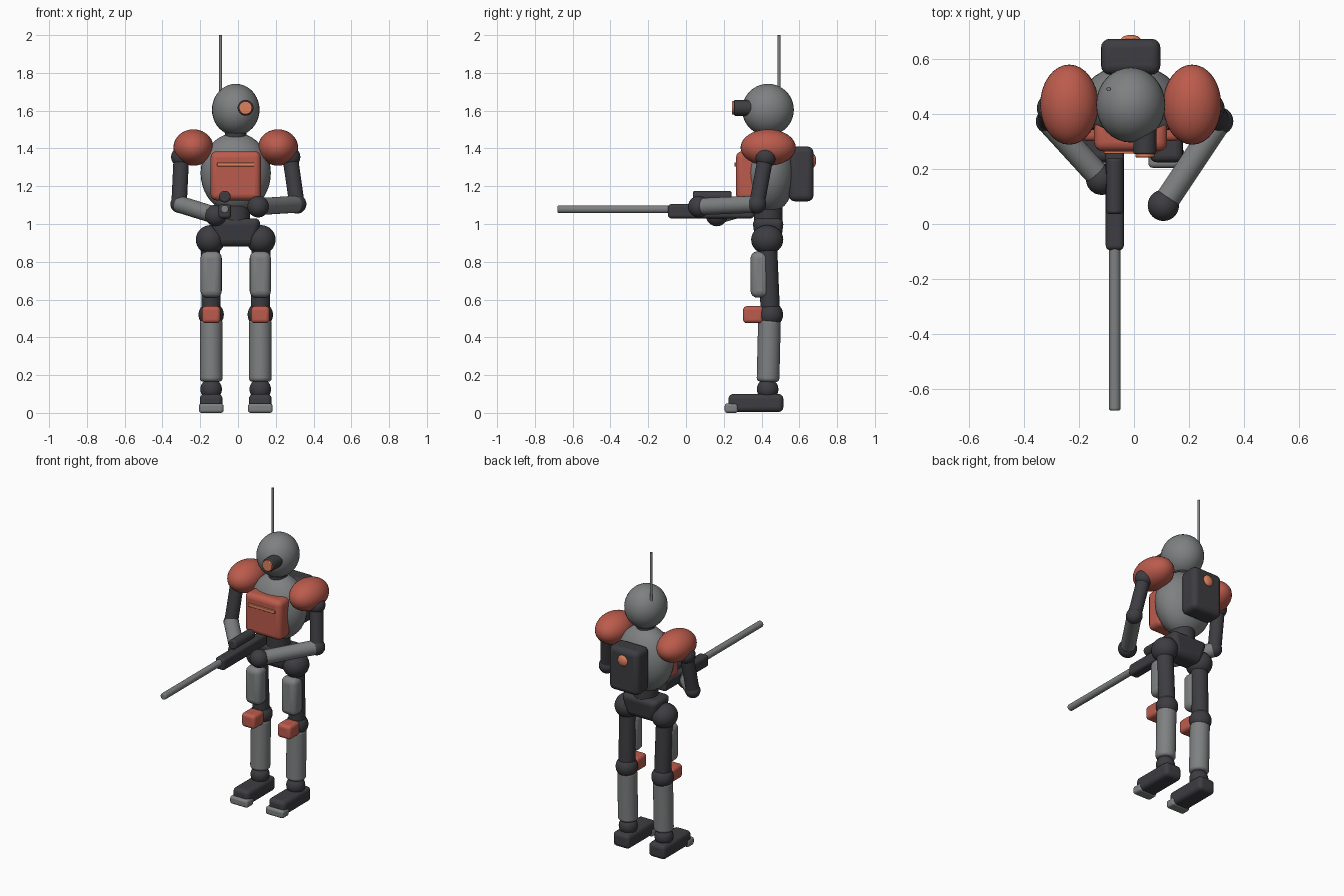
import bpy
from mathutils import Vector

if "Cube" in bpy.data.objects:
    bpy.data.objects.remove(bpy.data.objects["Cube"])

MID = -0.012  # the body's own centre line


def material(name, rgb):
    m = bpy.data.materials.new(name)
    m.use_nodes = True
    m.diffuse_color = (*rgb, 1)
    m.node_tree.nodes["Principled BSDF"].inputs["Base Color"].default_value = (*rgb, 1)
    return m


GREY = material("mid grey", (0.21, 0.217, 0.22))
DARK = material("charcoal", (0.047, 0.047, 0.054))
RED = material("brick red", (0.5, 0.105, 0.072))
ORANGE = material("light orange", (0.72, 0.22, 0.11))


def finish(name, mat, bevel=0.0):
    ob = bpy.context.object
    ob.name = name
    ob.data.materials.append(mat)
    if bevel:
        b = ob.modifiers.new("rounding", "BEVEL")
        b.width = bevel
        b.segments = 4
        b.limit_method = "ANGLE"
    bpy.ops.object.shade_smooth_by_angle(angle=0.9)
    return ob


def ball(name, mat, centre, radii):
    if isinstance(radii, float):
        radii = (radii,) * 3
    bpy.ops.mesh.primitive_uv_sphere_add(segments=32, ring_count=20, location=centre)
    bpy.context.object.scale = radii
    bpy.ops.object.transform_apply(location=False, rotation=False, scale=True)
    return finish(name, mat)


def box(name, mat, low, high, bevel, taper=1.0):
    low, high = Vector(low), Vector(high)
    bpy.ops.mesh.primitive_cube_add(size=1, location=(low + high) / 2)
    ob = bpy.context.object
    for v in ob.data.vertices:
        if v.co.z < 0:
            v.co.x *= taper
            v.co.y *= taper
    ob.scale = high - low
    bpy.ops.object.transform_apply(location=False, rotation=False, scale=True)
    return finish(name, mat, bevel)


def rod(name, mat, start, end, radius, bevel=0.012):
    start, end = Vector(start), Vector(end)
    axis = end - start
    bpy.ops.mesh.primitive_cylinder_add(vertices=32, radius=radius, depth=axis.length,
                                        location=(start + end) / 2)
    bpy.context.object.rotation_euler = axis.to_track_quat("Z", "Y").to_euler()
    return finish(name, mat, bevel)


def across(x, half, y0, y1, z0, z1):
    """Corners of a block that is centred on x."""
    return (x - half, y0, z0), (x + half, y1, z1)


# Head, eye and antenna
ball("head", GREY, (MID, 0.434, 1.605), (0.126, 0.137, 0.137))
rod("eye_housing", DARK, (0.04, 0.255, 1.615), (0.04, 0.36, 1.615), 0.042, 0.006)
rod("eye_lens", ORANGE, (0.04, 0.243, 1.615), (0.04, 0.27, 1.615), 0.035, 0.004)
rod("antenna", GREY, (-0.092, 0.492, 1.64), (-0.092, 0.492, 2.0), 0.008, 0.002)
rod("neck", DARK, (MID, 0.435, 1.4), (MID, 0.435, 1.52), 0.057)

# Torso
ball("torso", GREY, (MID, 0.44, 1.27), (0.186, 0.14, 0.212))
box("chest_plate", RED, *across(MID, 0.133, 0.265, 0.38, 1.125, 1.385), 0.032)
box("chest_stripe", ORANGE, *across(MID, 0.098, 0.257, 0.27, 1.304, 1.326), 0.004)
rod("waist", DARK, (MID, 0.435, 1.0), (MID, 0.435, 1.12), 0.075)
box("pelvis", DARK, *across(MID, 0.135, 0.35, 0.52, 0.88, 1.03), 0.035, 0.75)
box("backpack", DARK, *across(MID, 0.108, 0.545, 0.675, 1.12, 1.41), 0.032)
ball("backpack_knob", ORANGE, (MID, 0.67, 1.335), (0.037, 0.019, 0.037))

# Arms, each posed on its own
HANDS = {"left": (0.107, 0.068, 1.092), "right": (-0.118, 0.163, 1.045)}
for side, s in (("left", 1), ("right", -1)):
    shoulder = (MID + s * 0.288, 0.422, 1.355)
    elbow = (s * 0.312, 0.375, 1.105)
    hand = HANDS[side]
    ball(side + "_shoulder_pad", RED, (MID + s * 0.224, 0.435, 1.405), (0.106, 0.146, 0.096))
    ball(side + "_shoulder_joint", DARK, shoulder, 0.054)
    rod(side + "_upper_arm", DARK, shoulder, elbow, 0.041)
    ball(side + "_elbow", DARK, elbow, 0.05 if side == "left" else 0.046)
    rod(side + "_forearm", GREY, elbow, hand, 0.045)
    ball(side + "_hand", DARK, hand, 0.057)

# Legs
for side, s in (("left", 1), ("right", -1)):
    x = MID + s * 0.13
    hip, knee = (MID + s * 0.134, 0.43, 0.917), (x, 0.447, 0.52)
    ankle = (x, 0.432, 0.125)
    ball(side + "_hip", DARK, hip, (0.077, 0.085, 0.077))
    rod(side + "_thigh", DARK, hip, knee, 0.051)
    box(side + "_thigh_plate", GREY, *across(x, 0.056, 0.342, 0.44, 0.61, 0.855), 0.035)
    ball(side + "_knee", DARK, knee, 0.067)
    box(side + "_knee_pad", RED, *across(x, 0.049, 0.302, 0.41, 0.475, 0.565), 0.02)
    rod(side + "_shin", GREY, (x, 0.442, 0.495), (x, 0.434, 0.165), 0.06, 0.018)
    ball(side + "_ankle", DARK, ankle, 0.057)
    box(side + "_foot", DARK, *across(x, 0.06, 0.225, 0.515, 0.005, 0.1), 0.025)
    box(side + "_toe_cap", GREY, *across(x, 0.065, 0.205, 0.275, 0.0, 0.05), 0.014)

# Rifle, held along the y axis
GUN = -0.07
box("rifle_body", DARK, *across(GUN, 0.033, -0.095, 0.36, 1.03, 1.105), 0.016)
rod("rifle_barrel", GREY, (GUN, -0.68, 1.078), (GUN, -0.06, 1.078), 0.021, 0.008)
rod("rifle_scope", DARK, (GUN, 0.037, 1.145), (GUN, 0.24, 1.145), 0.031, 0.01)
